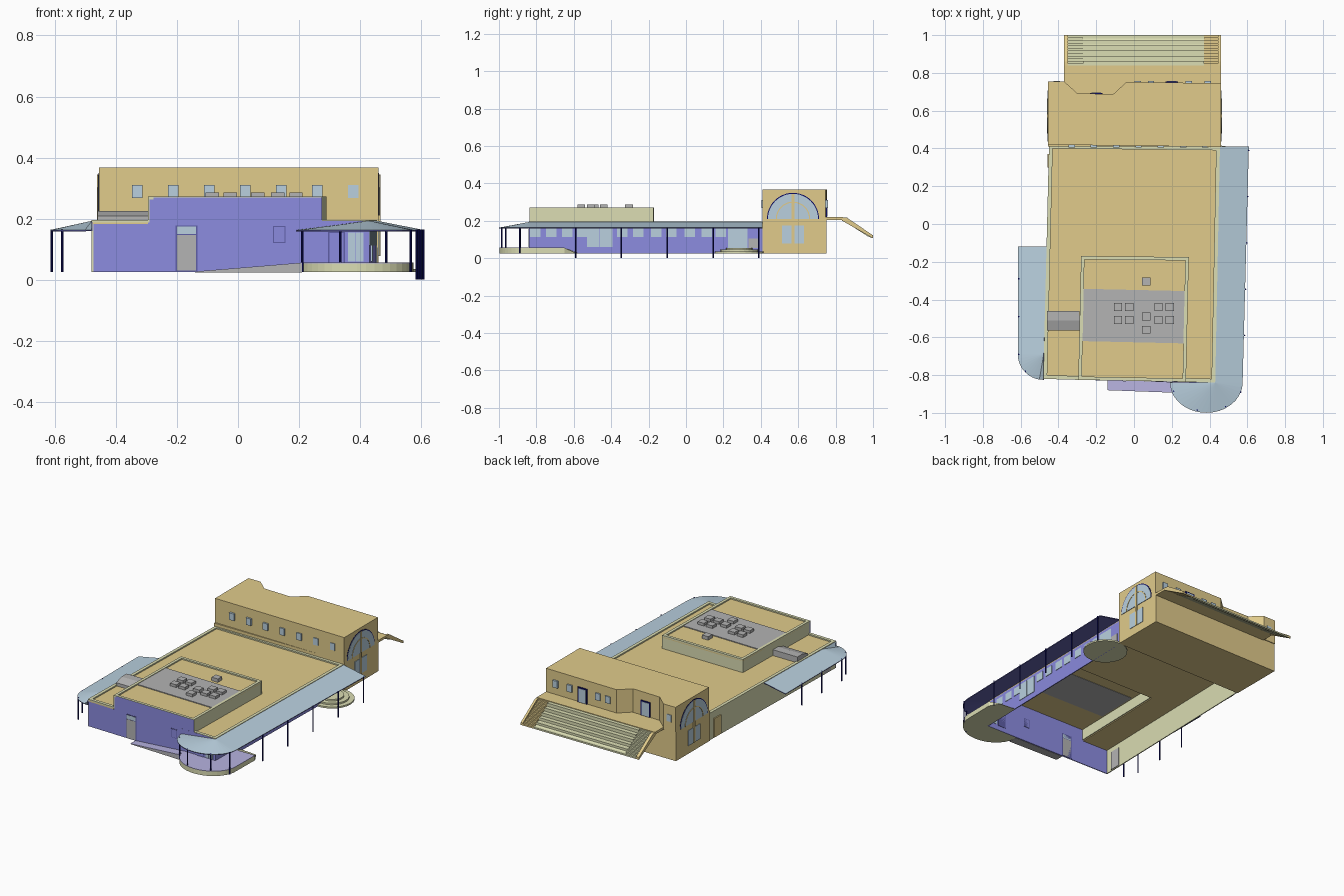
import bpy, bmesh
from math import sin, cos, pi, radians

if "Cube" in bpy.data.objects:
    bpy.data.objects.remove(bpy.data.objects["Cube"])

def mat(name, r, g, b):
    m = bpy.data.materials.new(name)
    m.diffuse_color = [(c / 255) ** 2.2 for c in (r, g, b)] + [1]
    m.use_nodes = True
    m.node_tree.nodes["Principled BSDF"].inputs["Base Color"].default_value = m.diffuse_color
    return m

TAN = mat("tan", 224, 202, 138)
CREAM = mat("cream", 218, 220, 178)
PURPLE = mat("purple", 138, 138, 222)
LAVENDER = mat("lavender", 182, 178, 224)
GLASS = mat("glass", 184, 207, 222)
NAVY = mat("navy", 20, 20, 100)
INDIGO = mat("indigo", 95, 95, 165)
GREY = mat("grey", 178, 178, 178)

def make(name, verts, faces, *mats):
    me = bpy.data.meshes.new(name)
    me.from_pydata(verts, [], faces)
    bm = bmesh.new()
    bm.from_mesh(me)
    bmesh.ops.remove_doubles(bm, verts=bm.verts, dist=1e-5)
    bmesh.ops.recalc_face_normals(bm, faces=bm.faces)
    bm.to_mesh(me)
    bm.free()
    ob = bpy.data.objects.new(name, me)
    bpy.context.collection.objects.link(ob)
    for m in mats:
        me.materials.append(m)
    return ob

def loft(name, a, b, *mats):
    """Closed solid between two matching outlines."""
    n = len(a)
    sides = [(i, (i + 1) % n, n + (i + 1) % n, n + i) for i in range(n)]
    return make(name, a + b, sides + [tuple(range(n)), tuple(range(n, 2 * n))], *mats)

def prism(name, pts, z0, z1, *mats):
    zs = z1 if isinstance(z1, (list, tuple)) else [z1] * len(pts)
    return loft(name, [(x, y, z0) for x, y in pts],
                [(x, y, z) for (x, y), z in zip(pts, zs)], *mats)

def along_x(name, yz, x0, x1, *mats):
    return loft(name, [(x0, y, z) for y, z in yz], [(x1, y, z) for y, z in yz], *mats)

def box(name, x0, x1, y0, y1, z0, z1, m):
    return prism(name, [(x0, y0), (x1, y0), (x1, y1), (x0, y1)], z0, z1, m)

def arc(cx, cy, r, a0, a1, n=16):
    return [(cx + r * cos(radians(a0 + (a1 - a0) * i / n)),
             cy + r * sin(radians(a0 + (a1 - a0) * i / n))) for i in range(n + 1)]

def wall(name, p, q, z0, z1, m, t=.006):
    """Thin wall from p to q, thickness to the left of the direction."""
    dx, dy = q[0] - p[0], q[1] - p[1]
    d = (dx * dx + dy * dy) ** .5
    nx, ny = -dy / d * t, dx / d * t
    return prism(name, [p, q, (q[0] + nx, q[1] + ny), (p[0] + nx, p[1] + ny)], z0, z1, m)

def post(name, x, y, z0, z1=.165):
    prism(name, arc(x, y, .004, 0, 315, 7), z0, z1, NAVY)

# Main hall: slightly skewed, open underneath
A, B, C, D = (-.48, -.82), (.43, -.84), (.455, .41), (-.45, .42)
P, Q, R, S = (-.295, -.825), (.275, -.836), (.29, -.175), (-.28, -.17)
wall("hall_front_wall", A, B, .025, .193, PURPLE)
wall("hall_right_wall", B, C, .025, .193, PURPLE)
wall("hall_left_wall", D, A, .025, .193, CREAM)
for i, poly in enumerate([[A, P, S, D], [Q, B, C, R], [S, R, C, D]]):
    prism(f"hall_roof_{i}", poly, .182, .188, TAN)
for i, (p, q) in enumerate([(A, P), (Q, B), (B, C), (C, D), (D, A)]):
    wall(f"hall_parapet_{i}", p, q, .187, .196, CREAM, .02)

# Raised roof block, open to the hall
wall("raised_front_wall", P, Q, .188, .27, PURPLE)
for i, (p, q) in enumerate([(Q, R), (R, S), (S, P)]):
    wall(f"raised_wall_{i}", p, q, .188, .268, CREAM)
for i, (p, q) in enumerate([(P, Q), (Q, R), (R, S), (S, P)]):
    wall(f"raised_parapet_{i}", p, q, .262, .272, CREAM, .018)
prism("raised_roof", [P, Q, R, S], .257, .264, TAN)
prism("roof_panel", [(-.275, -.62), (.262, -.632), (.268, -.355), (-.27, -.343)], .255, .269, GREY)
units = [(.065, y) for y in (-.305, -.49, -.56)]
units += [(x, y) for x in (-.085, -.025) for y in (-.44, -.508)]
units += [(x, y) for x in (.13, .19) for y in (-.44, -.508)]
for i, (x, y) in enumerate(units):
    box(f"roof_unit_{i}", x - .022, x + .022, y - .021, y + .021, .264, .286, GREY)
along_x("roof_duct", [(-.565, .188), (-.565, .208), (-.51, .225), (-.46, .225), (-.46, .188)],
        -.46, -.288, GREY)

# Lean-to canopies with rounded front corners
def canopy(name, inner, outer, zi=.193, zo=.163):
    n = len(inner)
    v = [(x, y, zi) for x, y in inner] + [(x, y, zo) for x, y in outer]
    ob = make(name, v, [(i, i + 1, n + i + 1, n + i) for i in range(n - 1)], GLASS, INDIGO)
    if ob.data.polygons[0].normal.z < 0:
        ob.data.flip_normals()
    s = ob.modifiers.new("thickness", "SOLIDIFY")
    s.thickness, s.offset = .005, -1
    s.material_offset = s.material_offset_rim = 1

front_arc = arc(.383, -.84, .192, 0, -180, 20)
front_arc = [(x, -.84 + (y + .84) * .83) for x, y in front_arc]
canopy("right_canopy", [C] + [(.43, -.84)] * 21, [(.608, .41)] + front_arc)
corner_arc = arc(-.48, -.69, .135, 180, 270, 10)
canopy("left_canopy", [(-.46, -.12)] + [(-.478, -.69)] * 10 + [A],
       [(-.615, -.12)] + corner_arc)

# Canopy posts
for i in range(5):
    y = -.59 + .245 * i
    post(f"right_post_{i}", .582 + .028 * (y + .84) / 1.25 - .002, y, 0)
for i, (x, y) in enumerate([(.21, -.885), (.335, -.985), (.485, -.965), (.565, -.89)]):
    post(f"front_post_{i}", x, y, .025)
for i, (x, y) in enumerate([(-.61, -.29), (-.61, -.49), (-.61, -.69), (-.575, -.78)]):
    post(f"left_post_{i}", x, y, .025)

# Front terrace and its ramps
terrace = [(.205 + .37, -.65), (.43, -.65), (.43, -.835), (.205, -.835)]
terrace += [(x, -.84 + (y + .84) * .87) for x, y in arc(.39, -.84, .182, 180, 360, 20)]
prism("terrace", terrace, .025, .053, CREAM)
prism("terrace_floor", terrace, .053, .056, LAVENDER)
prism("side_ramp", [(.43, -.65), (.575, -.65), (.54, -.59), (.43, -.58)], .025,
      [.055, .055, .028, .028], CREAM)
ramp = [(-.14, -.88), (.21, -.893), (.21, -.836), (-.14, -.828)]
prism("front_ramp", ramp, .024, [.025, .054, .054, .025], GREY)
prism("front_ramp_floor", ramp, .024, [.027, .056, .056, .027], LAVENDER)

# Round entrance steps
for i in range(3):
    prism(f"round_step_{i}", arc(.46, .285, .13 - .03 * i, 0, 345, 23),
          .025 + .01 * i, .035 + .01 * i, CREAM)

# Front wall doors and windows
def front_panel(name, x0, x1, z0, z1, m, t=.003):
    y = -.82 - .02 * ((x0 + x1) / 2 + .48) / .91
    box(name, x0, x1, y - t, y + .008, z0, z1, m)
front_panel("front_door_frame", -.205, -.133, .028, .178, INDIGO, .002)
front_panel("front_door", -.2, -.138, .03, .147, GREY)
front_panel("front_door_light", -.2, -.138, .15, .174, GLASS)
front_panel("front_hatch_frame", .115, .156, .12, .176, INDIGO, .002)
front_panel("front_hatch", .118, .153, .123, .173, PURPLE)
front_panel("entrance_frame", .295, .35, .055, .157, INDIGO, .002)
front_panel("entrance_door", .299, .346, .055, .153, PURPLE)
for i in range(2):
    front_panel(f"entrance_glass_{i}", .36 + .027 * i, .384 + .027 * i, .06, .155, GLASS)

# Right wall windows and doors
def right_panel(name, y0, y1, z0, z1, m):
    x = .43 + .02 * ((y0 + y1) / 2 + .84)
    box(name, x - .009, x + .003, y0, y1, z0, z1, m)
for i, y in enumerate([-.805, -.72, -.635, -.555, -.34, -.255, -.16, -.08, .02, .11, .185]):
    right_panel(f"right_window_{i}", y - .028, y + .028, .112, .162, GLASS)
for i in range(2):
    right_panel(f"right_door_{i}", -.53 + .071 * i, -.463 + .071 * i, .06, .165, GLASS)
right_panel("right_large_window", .225, .33, .055, .165, GLASS)
right_panel("right_service_door", .335, .39, .055, .105, GREY)

# Left wall doors
box("left_front_door", -.48, -.468, -.77, -.7, .03, .15, GREY)
box("left_back_door", -.459, -.449, .3, .37, .03, .15, TAN)

# Rear block: full base, upper storey with a recess at the back
box("rear_base", -.455, .46, .41, .75, .025, .215, TAN)
prism("rear_upper", [(-.455, .42), (.46, .408), (.46, .745), (-.04, .752), (-.11, .687),
                     (-.3, .692), (-.37, .755), (-.455, .755)], .21, .368, TAN)
for i in range(7):
    x = -.33 + .118 * i
    box(f"rear_front_window_{i}", x - .017, x + .017, .405, .425, .267, .311, GLASS)
for i, x in enumerate([.39, .29, .09, .02, -.41]):
    box(f"rear_back_window_{i}", x - .017, x + .017, .74, .758, .267, .311, GLASS)
for i, (x, y) in enumerate([(.2, .75), (-.2, .689)]):
    box(f"terrace_door_frame_{i}", x - .033, x + .033, y - .01, y + .005, .22, .315, NAVY)
    box(f"terrace_door_{i}", x - .026, x + .026, y - .01, y + .007, .222, .308, GLASS)

# Arched end windows on both sides of the rear block
for side, x in (("left", -.455), ("right", .46)):
    s = 1 if x > 0 else -1
    along_x(f"{side}_arch_frame", arc(.572, .21, .139, 0, 180, 24), x - .005 * s, x + .0015 * s, NAVY)
    along_x(f"{side}_arch_glass", arc(.572, .21, .134, 0, 180, 24), x - .005 * s, x + .003 * s, GLASS)
    ring = arc(.572, .21, .092, 0, 180, 24) + arc(.572, .21, .086, 180, 0, 24)
    along_x(f"{side}_arch_bar", ring, x, x + .005 * s, TAN)
    for i in (-1, 1):
        yc = .572 + .034 * i
        box(f"{side}_lower_window_{i}", x - .005, x + .003 * s, yc - .026, yc + .026, .078, .175, GLASS)
    box(f"{side}_mullion", x, x + .006 * s, .565, .579, .078, .344, TAN)

# Rear deck and tiered seating with finer stairs at both ends
box("rear_deck", -.37, .46, .69, .84, .205, .22, TAN)
def flight(name, x0, x1, n, m):
    pts = []
    for i in range(n):
        z = .216 - .1 * i / (n - 1)
        pts += [(.835 + .165 * i / n, z), (.835 + .165 * (i + 1) / n, z)]
    along_x(name, pts + [(1, .106), (.835, .204)], x0, x1, m)
flight("tiered_seating", -.27, .37, 6, CREAM)
flight("left_stair", -.35, -.27, 12, CREAM)
flight("right_stair", .37, .445, 12, TAN)
for side, x in (("left", -.37), ("right", .445)):
    along_x(f"{side}_stringer", [(.835, .218), (.86, .216), (1, .122), (1, .106), (.835, .2)],
            x, x + (.02 if x < 0 else .015), TAN)
